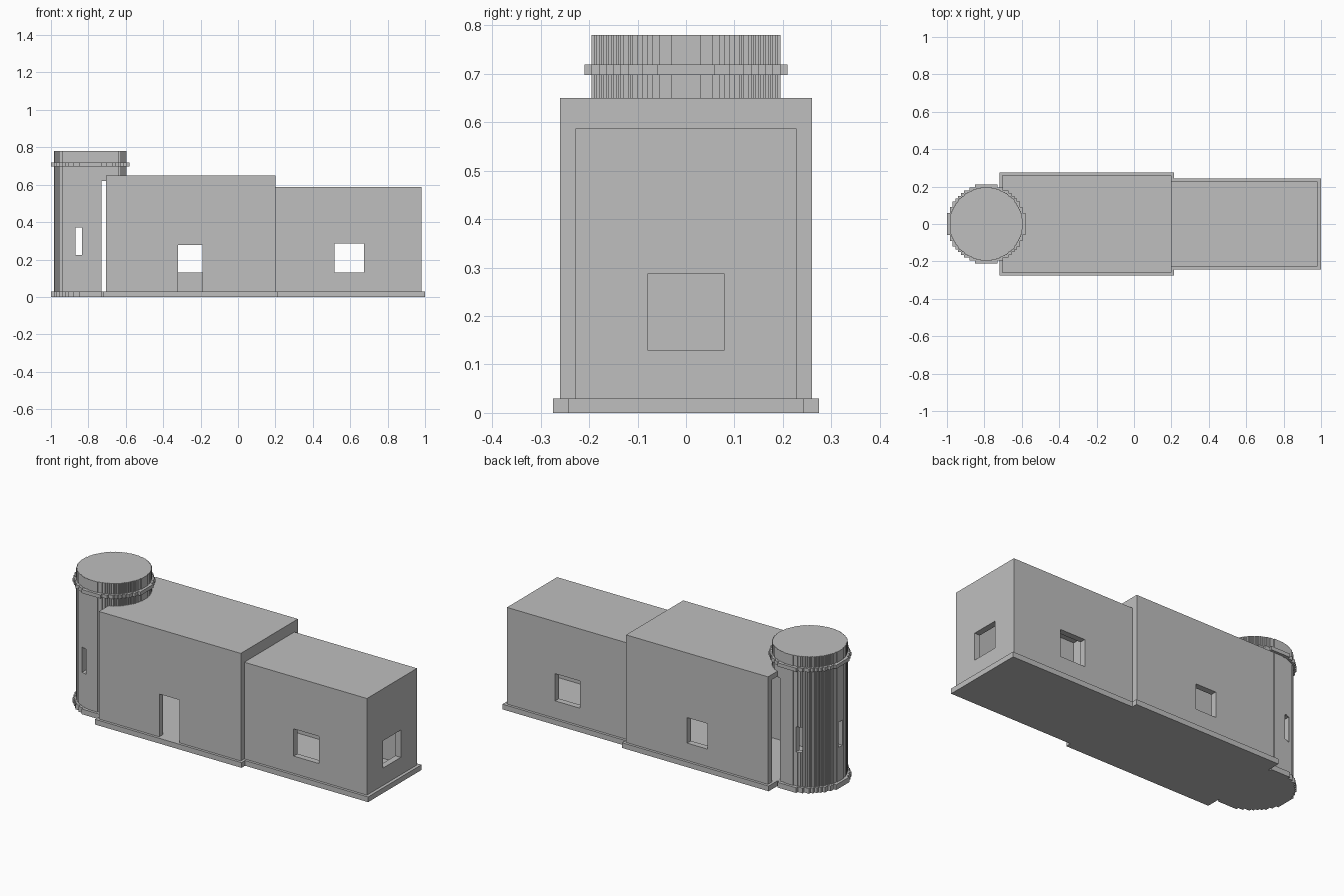
import bpy
import bmesh
import math

cube = bpy.data.objects.get("Cube")
if cube:
    bpy.data.objects.remove(cube, do_unlink=True)

stone = bpy.data.materials.new("plain grey stone")
stone.use_nodes = True
GREY = (0.52, 0.52, 0.52, 1)
stone.diffuse_color = GREY
stone.node_tree.nodes["Principled BSDF"].inputs["Base Color"].default_value = GREY

TOWER_X = -0.79
BASE = 0.03
WALL = 0.035


def make(name, bm, cutter=False):
    mesh = bpy.data.meshes.new(name)
    bmesh.ops.recalc_face_normals(bm, faces=bm.faces)
    bm.to_mesh(mesh)
    bm.free()
    mesh.materials.append(stone)
    ob = bpy.data.objects.new(name, mesh)
    bpy.context.collection.objects.link(ob)
    if cutter:
        ob.hide_render = True
        ob.hide_viewport = True
    return ob


def box(name, x, y, z, cutter=False):
    bm = bmesh.new()
    bmesh.ops.create_cube(bm, size=1)
    for v in bm.verts:
        v.co = [r[0] if c < 0 else r[1] for c, r in zip(v.co, (x, y, z))]
    return make(name, bm, cutter)


def prism(name, outline, z0, z1, cutter=False):
    bm = bmesh.new()
    face = bm.faces.new([bm.verts.new((TOWER_X + x, y, z0)) for x, y in outline])
    top = bmesh.ops.extrude_face_region(bm, geom=[face])["geom"]
    for v in top:
        if isinstance(v, bmesh.types.BMVert):
            v.co.z = z1
    return make(name, bm, cutter)


def stepped_circle(cells, step):
    """Outline of a disc laid in square blocks, cells blocks in radius."""
    half = [round(math.sqrt(cells ** 2 - (i + 0.5) ** 2)) for i in range(cells)]
    quarter = []
    for i, h in enumerate(half):
        quarter += [(h, i), (h, i + 1)]
    quarter.append((0, cells))
    points = []
    for turn in range(4):
        for x, y in quarter:
            for _ in range(turn):
                x, y = -y, x
            points.append((x, y))
    # Keep only true corners
    n = len(points)
    points = [p for i, p in enumerate(points) if p != points[i - 1]]
    n = len(points)
    corners = []
    for i, (x, y) in enumerate(points):
        a, b = points[i - 1], points[(i + 1) % n]
        if (x - a[0]) * (b[1] - y) != (y - a[1]) * (b[0] - x):
            corners.append((x * step, y * step))
    return corners


def cut(target, cutters):
    for c in cutters:
        mod = target.modifiers.new(c.name, "BOOLEAN")
        mod.operation = "DIFFERENCE"
        mod.solver = "EXACT"
        mod.object = c


# Plinths
box("main_plinth", (-0.72, 0.215), (-0.275, 0.275), (0, BASE))
box("annex_plinth", (0.2, 1.0), (-0.243, 0.243), (0, BASE))
disc = stepped_circle(14, 0.015)
prism("tower_plinth", disc, 0, BASE)

# Main hall, open to the tower at its end
hall = box("main_hall", (-0.705, 0.2), (-0.26, 0.26), (BASE, 0.65))
hall_room = box("hall_room_cutter", (-0.73, 0.2 - WALL),
                (-0.26 + WALL, 0.26 - WALL), (0, 0.62), True)
door = box("door_cutter", (-0.32, -0.19), (-0.3, -0.2), (0, 0.277), True)
back_window = box("hall_window_cutter", (-0.32, -0.19), (0.2, 0.3), (0.13, 0.277), True)
cut(hall, [hall_room, door, back_window])

# Annex
annex = box("annex", (0.2, 0.982), (-0.228, 0.228), (BASE, 0.587))
annex_room = box("annex_room_cutter", (0.2 + WALL, 0.982 - WALL),
                 (-0.228 + WALL, 0.228 - WALL), (0, 0.557), True)
side_windows = box("annex_side_window_cutter", (0.515, 0.675), (-0.3, 0.3), (0.13, 0.287), True)
end_window = box("annex_end_window_cutter", (0.9, 1.1), (-0.08, 0.08), (0.13, 0.287), True)
cut(annex, [annex_room, side_windows, end_window])

# Round tower with arrow slits
tower = prism("tower", stepped_circle(39, 0.005), BASE, 0.78)
well = [(0.165 * math.cos(a * math.tau / 64), 0.165 * math.sin(a * math.tau / 64))
        for a in range(64)]
tower_room = prism("tower_room_cutter", well, 0, 0.615, True)
passage = box("tower_passage_cutter", (-0.73, -0.5), (-0.3, 0.3), (0, 0.62), True)
side_slits = box("side_slit_cutter", (-0.868, -0.835), (-0.3, 0.3), (0.225, 0.37), True)
end_slit = box("end_slit_cutter", (-1.1, -0.9), (-0.017, 0.017), (0.225, 0.37), True)
cut(tower, [tower_room, passage, side_slits, end_slit])

# Band around the tower top
prism("tower_band", disc, 0.698, 0.719)
